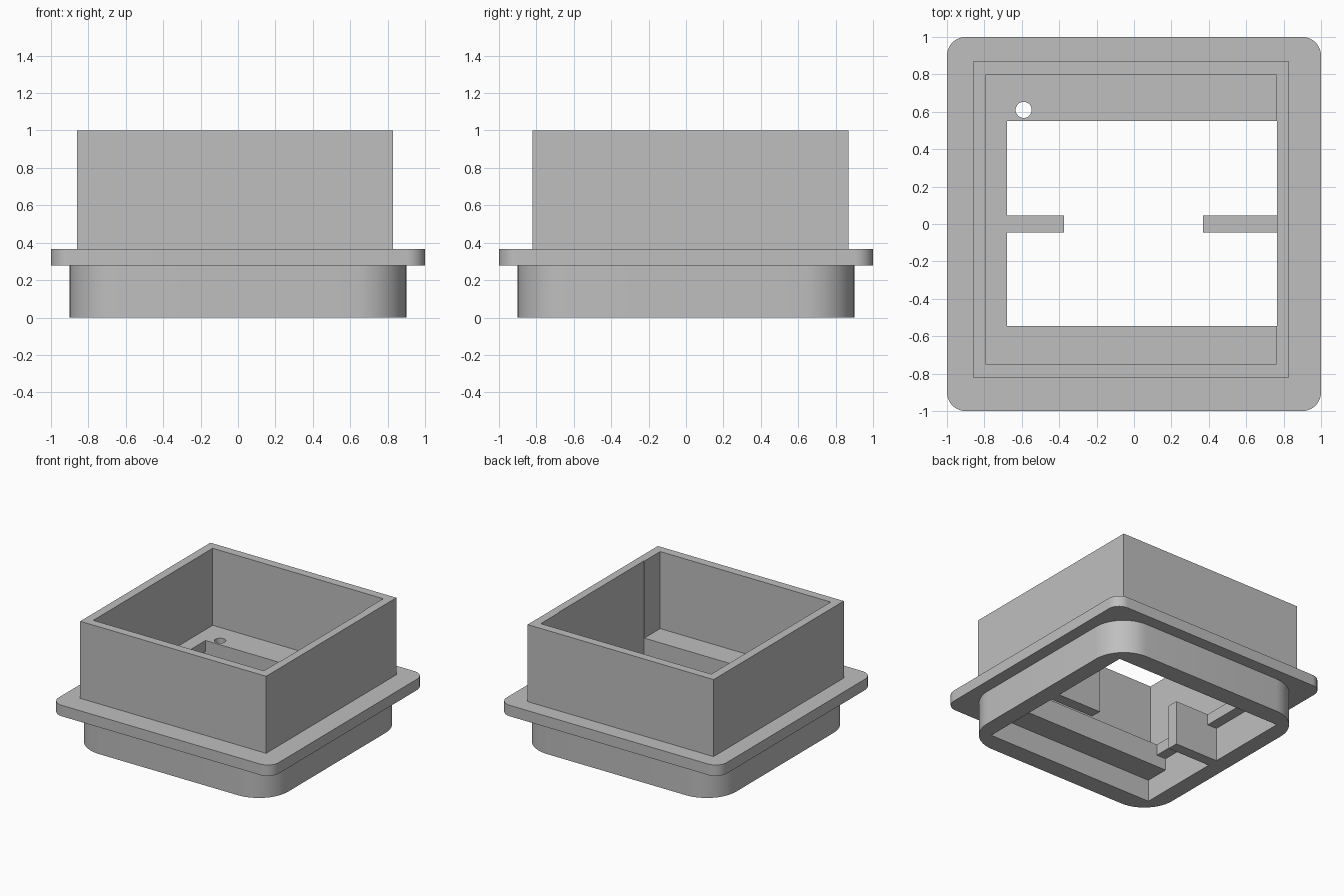
import bpy, bmesh, math

cube = bpy.data.objects.get("Cube")
if cube:
    bpy.data.objects.remove(cube, do_unlink=True)

GREY = (0.52, 0.52, 0.52, 1.0)
mat = bpy.data.materials.new("plain grey")
mat.use_nodes = True
mat.diffuse_color = GREY
mat.node_tree.nodes["Principled BSDF"].inputs["Base Color"].default_value = GREY


def rect(x0, x1, y0, y1):
    return [(x0, y0), (x1, y0), (x1, y1), (x0, y1)]


def circle(cx, cy, r, n=32):
    return [(cx + r * math.cos(2 * math.pi * i / n),
             cy + r * math.sin(2 * math.pi * i / n)) for i in range(n)]


def rounded_square(half, r, steps=12):
    c = half - r
    pts = []
    for k, (sx, sy) in enumerate([(1, 1), (-1, 1), (-1, -1), (1, -1)]):
        for i in range(steps + 1):
            a = math.pi / 2 * (k + i / steps)
            pts.append((sx * c + r * math.cos(a), sy * c + r * math.sin(a)))
    return pts


def prism(name, loops, z0, z1):
    """Extrude an outline with optional holes from z0 to z1."""
    bm = bmesh.new()
    for loop in loops:
        vs = [bm.verts.new((x, y, z0)) for x, y in loop]
        for a, b in zip(vs, vs[1:] + vs[:1]):
            bm.edges.new((a, b))
    bmesh.ops.triangle_fill(bm, use_beauty=True, edges=bm.edges[:])
    top = bmesh.ops.extrude_face_region(bm, geom=bm.faces[:], use_keep_orig=True)
    moved = [g for g in top["geom"] if isinstance(g, bmesh.types.BMVert)]
    bmesh.ops.translate(bm, verts=moved, vec=(0, 0, z1 - z0))
    bmesh.ops.recalc_face_normals(bm, faces=bm.faces[:])
    mesh = bpy.data.meshes.new(name)
    bm.to_mesh(mesh)
    bm.free()
    mesh.materials.append(mat)
    ob = bpy.data.objects.new(name, mesh)
    bpy.context.collection.objects.link(ob)
    parts.append(ob)


parts = []
SHELF_Z, FLANGE_Z, FLOOR_Z, TOP_Z = 0.18, 0.277, 0.367, 1.0
CX, CY = 0.765, 0.745                 # half size of the lower cavity
HX0, HY0, HY1 = -0.68, -0.545, 0.55   # window edges
drain = circle(-0.59, 0.61, 0.043)

# Lower plug with rounded corners and a rectangular cavity
prism("base_skirt", [rounded_square(0.9, 0.27), rect(-CX, CX, -CY, CY)], 0, FLANGE_Z)

# Ledges along both sides of the cavity
prism("front_ledge", [rect(-CX, CX, -CY, HY0)], SHELF_Z, FLANGE_Z)
prism("back_ledge", [rect(-CX, CX, HY1, CY), drain], SHELF_Z, FLANGE_Z)

# Flange plate with the window and the small round hole
prism("flange", [rounded_square(1.0, 0.1), rect(HX0, CX, HY0, HY1), drain],
      FLANGE_Z, FLOOR_Z)

# Upper box wall, its left inner face slightly recessed along the window
inner = [(-0.79, -0.75), (0.76, -0.75), (0.76, HY0), (CX, HY0),
         (CX, HY1), (0.76, HY1), (0.76, 0.80), (-0.79, 0.80)]
prism("box_wall", [rect(-0.86, 0.83, -0.82, 0.87), inner], FLOOR_Z, TOP_Z)

# Ribs reaching into the window
W = 0.045
prism("left_rib", [rect(0.37, CX, -W, W)], 0, FLOOR_Z)
prism("right_rib", [rect(HX0, -0.375, -W, W)], 0, FLOOR_Z)
prism("right_rib_root", [rect(-CX, HX0, -W, W)], 0, FLANGE_Z)

# Smooth the rounded corners, keep the edges sharp
bpy.ops.object.select_all(action='DESELECT')
for ob in parts:
    ob.select_set(True)
bpy.context.view_layer.objects.active = parts[0]
bpy.ops.object.shade_smooth_by_angle(angle=math.radians(30))
